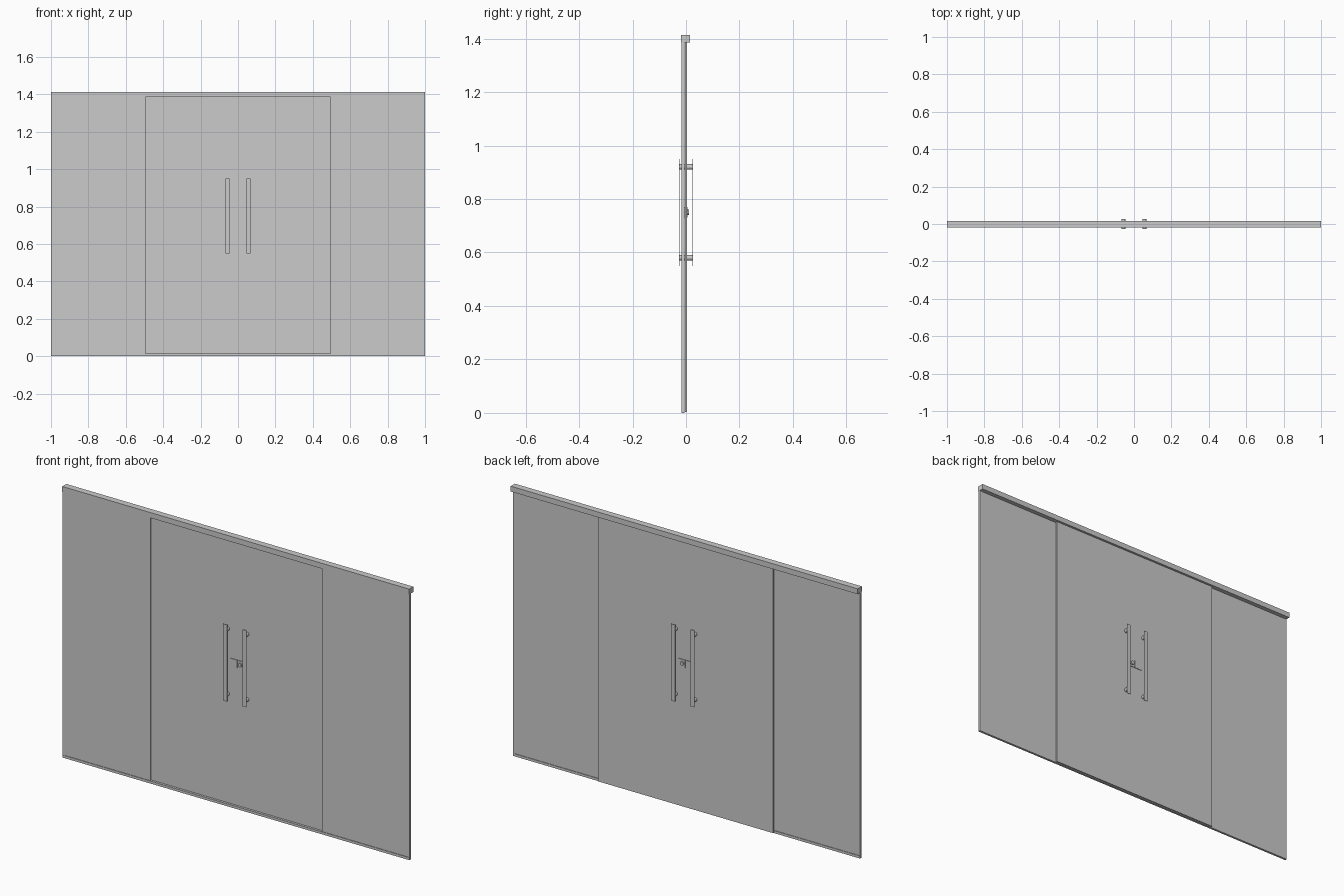
import bpy
import math

if "Cube" in bpy.data.objects:
    bpy.data.objects.remove(bpy.data.objects["Cube"])


def box(name, x, y, z):
    """Box spanning the (min, max) ranges on each axis."""
    centre = [(r[0] + r[1]) / 2 for r in (x, y, z)]
    bpy.ops.mesh.primitive_cube_add(size=1, location=centre)
    ob = bpy.context.object
    ob.name = name
    ob.scale = [r[1] - r[0] for r in (x, y, z)]
    bpy.ops.object.transform_apply(location=False, rotation=False, scale=True)
    return ob


def rod_y(name, x, z, radius, y):
    """Round rod running along y."""
    bpy.ops.mesh.primitive_cylinder_add(
        vertices=32, radius=radius, depth=y[1] - y[0],
        location=(x, (y[0] + y[1]) / 2, z), rotation=(math.pi / 2, 0, 0))
    ob = bpy.context.object
    ob.name = name
    bpy.ops.object.shade_smooth_by_angle()
    return ob


TOP, HEAD = 1.413, 1.385
RAIL = 0.013

# Header track and floor rail
box("header_track", (-1, 1), (-0.019, 0.015), (HEAD, TOP))
box("floor_rail", (-1, 1), (-0.017, -0.005), (0, RAIL))

for side, label in ((-1, "left"), (1, "right")):
    def span(a, b):
        return tuple(sorted((side * a, side * b)))

    # Wall channel and fixed glass in front
    box(f"wall_channel_{label}", span(0.99, 1), (-0.016, -0.006), (RAIL, HEAD))
    box(f"fixed_panel_{label}", span(0.495, 0.99), (-0.014, -0.008), (RAIL, HEAD))

    # Sliding door behind the fixed glass
    box(f"sliding_door_{label}", span(0.0002, 0.505), (-0.003, 0.003), (0.003, HEAD))

    # Lock case clamped on both faces of the door
    box(f"lock_case_{label}", span(0.0002, 0.043), (-0.006, 0.006), (0.73, 0.77))

    # Flat pull bars on both faces, joined by round standoffs
    for y0, face in ((-0.026, "front"), (0.024, "back")):
        box(f"pull_bar_{label}_{face}", span(0.045, 0.067), (y0, y0 + 0.002), (0.55, 0.95))
    for z in (0.58, 0.92):
        rod_y(f"pull_standoff_{label}", side * 0.056, z, 0.01, (-0.0245, 0.0245))

# Lock cylinder on the right door
rod_y("lock_cylinder", 0.017, 0.75, 0.01, (-0.012, 0.012))
